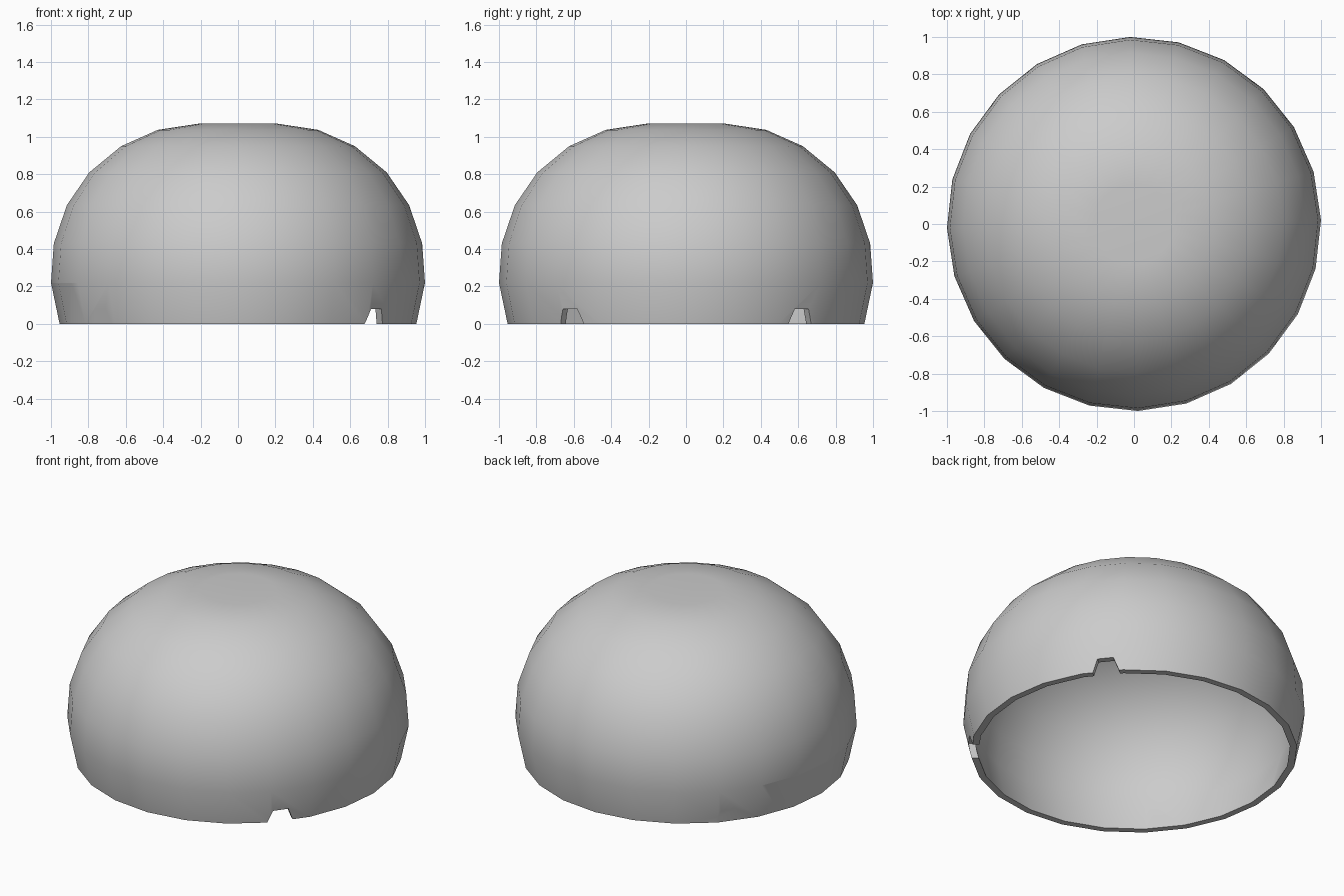
import bpy, bmesh, math
from mathutils import Matrix

if "Cube" in bpy.data.objects:
    bpy.data.objects.remove(bpy.data.objects["Cube"], do_unlink=True)

SEGMENTS = 24
WALL = 0.043
BELT = 0.22  # height of the widest ring


def add_object(name, bm):
    bmesh.ops.recalc_face_normals(bm, faces=bm.faces)
    mesh = bpy.data.meshes.new(name)
    bm.to_mesh(mesh)
    bm.free()
    obj = bpy.data.objects.new(name, mesh)
    bpy.context.collection.objects.link(obj)
    return obj


def trapezoid_cutter(name, sections, near, far, angle):
    """Radial prism; sections are (half width, height) for bottom and top."""
    bm = bmesh.new()
    (wb, zb), (wt, zt) = sections
    outline = [(-wb, zb), (wb, zb), (wt, zt), (-wt, zt)]
    face = bm.faces.new([bm.verts.new((near, w, z)) for w, z in outline])
    ext = bmesh.ops.extrude_face_region(bm, geom=[face])
    moved = [v for v in ext["geom"] if isinstance(v, bmesh.types.BMVert)]
    bmesh.ops.translate(bm, verts=moved, vec=(far - near, 0, 0))
    bm.transform(Matrix.Rotation(angle, 4, "Z"))
    cutter = add_object(name, bm)
    cutter.hide_render = True
    return cutter


# Hollow dome: outer profile from rim to dimpled pole, then back down inside
outer = [(0.954, 0), (1.0, BELT), (0.985, 0.43), (0.915, 0.635), (0.795, 0.81),
         (0.625, 0.95), (0.43, 1.037), (0.215, 1.07), (0, 1.045)]
inner = [(r * (1 - WALL), BELT + (z - BELT) * (1 - WALL * 1.15) if z else 0)
         for r, z in outer]
bm = bmesh.new()
verts = [bm.verts.new((r, 0, z)) for r, z in outer]
verts_in = [bm.verts.new((r, 0, z)) for r, z in inner]
edges = [bm.edges.new(pair) for line in (verts, verts_in) for pair in zip(line, line[1:])]
edges.append(bm.edges.new((verts[0], verts_in[0])))
bmesh.ops.spin(bm, geom=verts + verts_in + edges, cent=(0, 0, 0), axis=(0, 0, 1),
               angle=math.tau, steps=SEGMENTS, use_duplicate=False)
bmesh.ops.remove_doubles(bm, verts=bm.verts, dist=0.0005)
bm.transform(Matrix.Rotation(math.radians(1.2), 4, "Z"))
dome = add_object("dome_shell", bm)

# Four small rim notches and one large side opening
cutters = [trapezoid_cutter("notch_cutter", [(0.109, -0.08), (0.047, 0.08)],
                            0.7, 1.2, math.radians(a)) for a in (40, 140, 220, 320)]
cutters.append(trapezoid_cutter("opening_cutter", [(0.7, -0.1), (0.7, 0.218)],
                                0.89, 1.3, math.pi))
for cutter in cutters:
    mod = dome.modifiers.new("cut", "BOOLEAN")
    mod.operation = "DIFFERENCE"
    mod.solver = "EXACT"
    mod.object = cutter

# Bake the cuts and drop the cutters
bpy.context.view_layer.update()
graph = bpy.context.evaluated_depsgraph_get()
baked = bpy.data.meshes.new_from_object(dome.evaluated_get(graph))
dome.modifiers.clear()
dome.data = baked
for cutter in cutters:
    bpy.data.objects.remove(cutter, do_unlink=True)

# Single grey finish
grey = bpy.data.materials.new("light_grey")
grey.use_nodes = True
colour = (0.6, 0.6, 0.6, 1)
grey.diffuse_color = colour
grey.node_tree.nodes["Principled BSDF"].inputs["Base Color"].default_value = colour
dome.data.materials.clear()
dome.data.materials.append(grey)

bpy.ops.object.select_all(action="DESELECT")
dome.select_set(True)
bpy.context.view_layer.objects.active = dome
bpy.ops.object.shade_smooth_by_angle(angle=math.radians(45))
